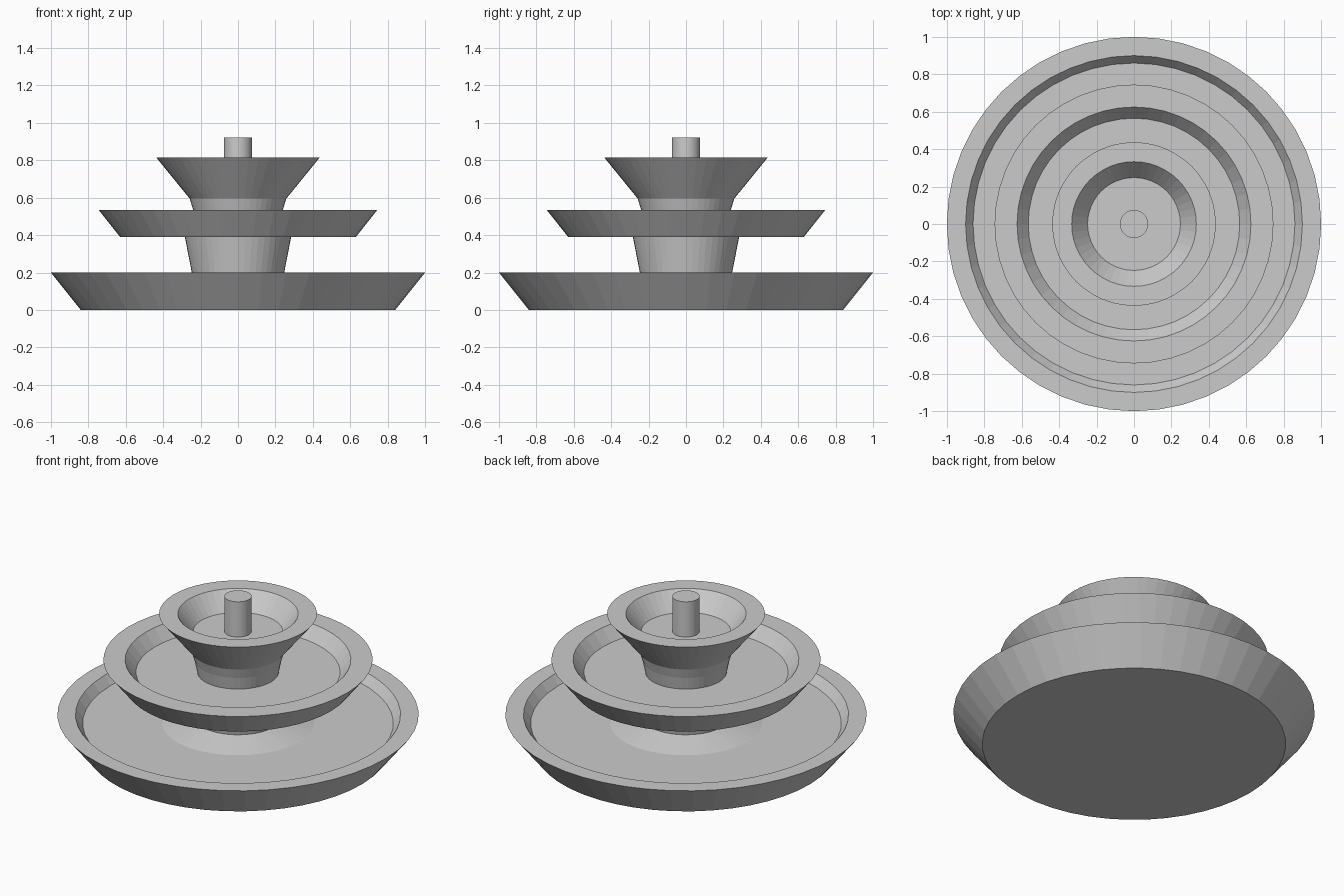
import bpy, bmesh, math

if "Cube" in bpy.data.objects:
    bpy.data.objects.remove(bpy.data.objects["Cube"])

SIDES = 48

stone = bpy.data.materials.new("grey stone")
stone.diffuse_color = (0.6, 0.6, 0.6, 1)
stone.use_nodes = True
stone.node_tree.nodes["Principled BSDF"].inputs["Base Color"].default_value = stone.diffuse_color


def lathe(name, profile, cap_bottom=False, cap_top=False):
    """Revolve (radius, z) points around z; profile runs along the outside from low to high."""
    bm = bmesh.new()
    rings = []
    for r, z in profile:
        rings.append([bm.verts.new((r * math.cos(2 * math.pi * i / SIDES),
                                    r * math.sin(2 * math.pi * i / SIDES), z))
                      for i in range(SIDES)])
    for a, b in zip(rings, rings[1:]):
        for i in range(SIDES):
            j = (i + 1) % SIDES
            bm.faces.new((a[i], a[j], b[j], b[i]))
    if cap_bottom:
        bm.faces.new(rings[0][::-1])
    if cap_top:
        bm.faces.new(rings[-1])
    mesh = bpy.data.meshes.new(name)
    bm.to_mesh(mesh)
    bm.free()
    mesh.materials.append(stone)
    ob = bpy.data.objects.new(name, mesh)
    bpy.context.collection.objects.link(ob)
    return ob


# Each part begins where the one below ends, forming one closed skin
lathe("lower_basin", [(0.84, 0), (1.0, 0.2), (0.9, 0.2), (0.86, 0.147), (0.42, 0.147)],
      cap_bottom=True)
# Flared foot, then the stem widening upward
lathe("lower_stem", [(0.42, 0.147), (0.245, 0.19), (0.284, 0.39)])
lathe("middle_basin", [(0.284, 0.39), (0.63, 0.39), (0.745, 0.535), (0.625, 0.535),
                       (0.565, 0.46), (0.225, 0.46)])
lathe("upper_stem", [(0.225, 0.46), (0.24, 0.535), (0.258, 0.595)])
lathe("upper_basin", [(0.258, 0.595), (0.437, 0.815), (0.333, 0.815), (0.248, 0.708),
                      (0.075, 0.708)])
# Central spout
lathe("spout", [(0.075, 0.708), (0.075, 0.923)], cap_top=True)
